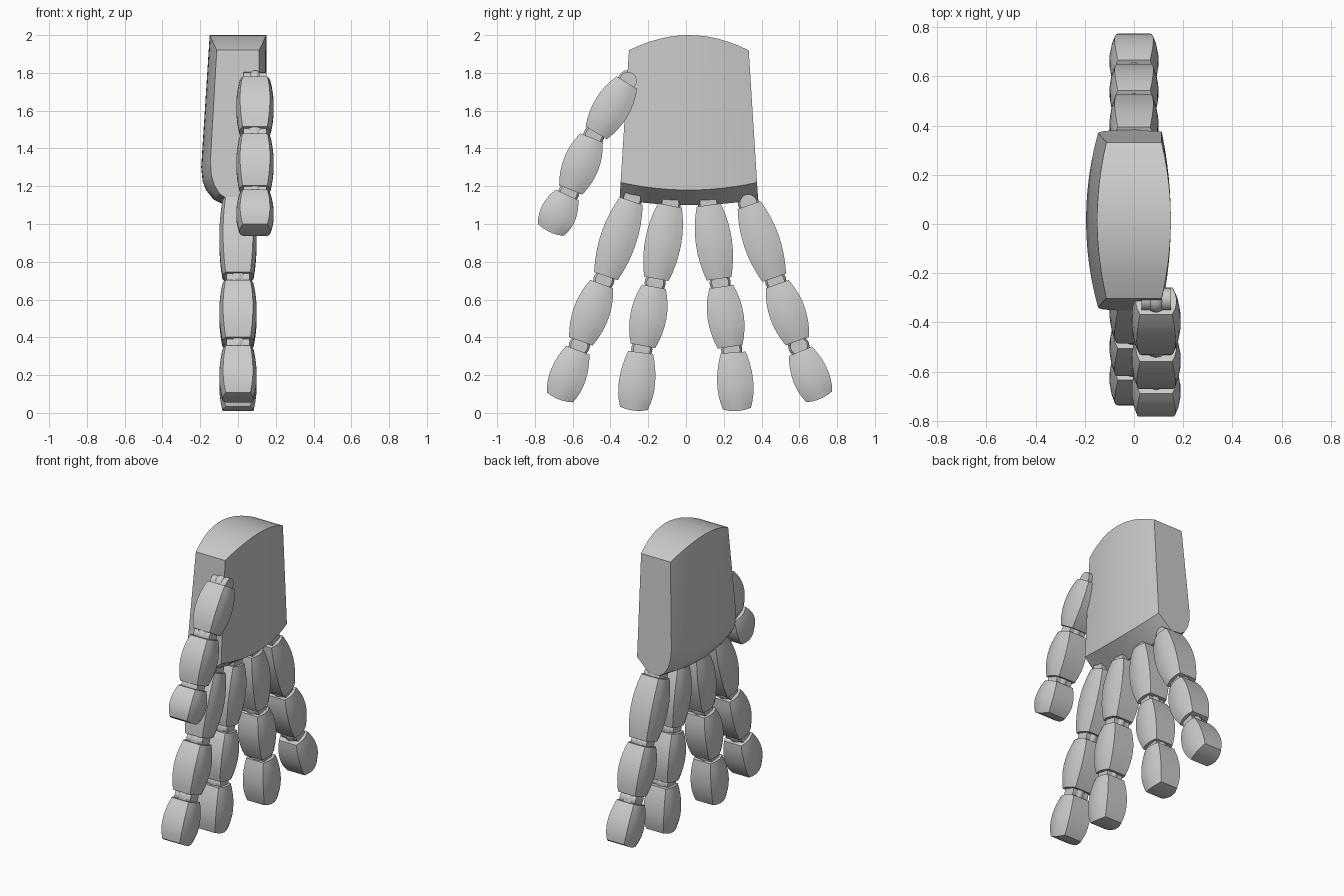
import bpy, bmesh, math
from mathutils import Vector, Matrix

if "Cube" in bpy.data.objects:
    bpy.data.objects.remove(bpy.data.objects["Cube"])


def finish(name, bm, angle=35):
    bmesh.ops.recalc_face_normals(bm, faces=bm.faces)
    me = bpy.data.meshes.new(name)
    bm.to_mesh(me)
    bm.free()
    ob = bpy.data.objects.new(name, me)
    bpy.context.collection.objects.link(ob)
    bpy.ops.object.select_all(action='DESELECT')
    ob.select_set(True)
    bpy.context.view_layer.objects.active = ob
    bpy.ops.object.shade_smooth_by_angle(angle=math.radians(angle))
    return ob


def loft(bm, rings):
    """Bridge successive closed rings of points; returns the vertex rings."""
    vr = [[bm.verts.new(p) for p in r] for r in rings]
    n = len(vr[0])
    for a, b in zip(vr, vr[1:]):
        for i in range(n):
            j = (i + 1) % n
            bm.faces.new((a[i], a[j], b[j], b[i]))
    return vr


# Palm: an x-z profile swept across y, bulging in the middle
def palm():
    rings = []
    for k in range(13):
        t = -1 + k / 6
        q = t * t
        s = 1 - 0.25 * q
        top, fold, bot = 2 - 0.08 * q, 1.18 + 0.04 * q, 1.10 + 0.03 * q
        prof = [(.15, top), (.15, fold), (.02, bot), (-.08, bot + .005),
                (-.13, bot + .03), (-.17, bot + .08), (-.188, bot + .13),
                (-.195, bot + .2), (-.15, top)]
        rings.append([(x * s, .015 + t * (.317 + .063 * (1.92 - z)), z)
                      for x, z in prof])
    bm = bmesh.new()
    vr = loft(bm, rings)
    bm.faces.new(vr[0])
    bm.faces.new(vr[-1])
    finish("palm", bm, 25)


# Finger segment: barrel with curved broad faces and flat narrow sides
def segment(name, cx, a, b, tip):
    a, b = Vector((cx, *a)), Vector((cx, *b))
    axis = (b - a).normalized()
    across = Vector((1, 0, 0)).cross(axis)
    us = [-1, -.6, -.2, .2, .6, 1]
    peak, w0, w1 = (.58, .066, .074) if tip else (.5, .064, .066)
    rings = []
    for k in range(9):
        t = k / 8
        e = (t / peak - 1) if t < peak else (t - peak) / (1 - peak)
        end_w = w0 if t < peak else w1
        w = .096 - (.096 - end_w) * e * e
        d = .1 - .017 * e * e
        ring = []
        for side in (1, -1):
            for u in us[::side]:
                p = a.lerp(b, t) + across * (u * w)
                p.x += side * d * (.79 + .21 * (1 - u * u))
                if tip:
                    p += axis * (.012 * t ** 4 * (1 - u * u))
                ring.append(p)
        rings.append(ring)
    bm = bmesh.new()
    vr = loft(bm, rings)
    n = len(us)
    for r in (vr[0], vr[-1]):
        for i in range(n - 1):
            bm.faces.new((r[i], r[i + 1], r[2 * n - 2 - i], r[2 * n - 1 - i]))
    finish(name, bm)


# Joint: hinge barrel along x, rounded centre knuckle and a link between segments
def joint(name, cx, c, axis, link):
    loc = Matrix.Translation((cx, *c))
    bm = bmesh.new()
    bmesh.ops.create_cone(bm, cap_ends=True, segments=16, radius1=.046,
                          radius2=.046, depth=.12,
                          matrix=loc @ Matrix.Rotation(math.pi / 2, 4, 'Y'))
    bmesh.ops.create_uvsphere(bm, u_segments=16, v_segments=10, radius=.056,
                              matrix=loc @ Matrix.Diagonal((.72, 1, 1, 1)))
    d = Vector((0, *axis))
    rot = d.to_track_quat('Z', 'X').to_matrix().to_4x4()
    off = Matrix.Translation(d.normalized() * (.0 if link else .035))
    bmesh.ops.create_cone(bm, cap_ends=True, segments=16, radius1=.052,
                          radius2=.052, depth=.09 if link else .07,
                          matrix=off @ loc @ rot)
    finish(name, bm)


# Each digit: x position, then (y, z) start and end of its three segments
digits = {
    "thumb": (.09, [(-.313, 1.748), (-.475, 1.483), (-.50, 1.456),
                    (-.61, 1.18), (-.63, 1.154), (-.716, .968)]),
    "index_finger": (0, [(-.29, 1.122), (-.424, .724), (-.446, .682),
                         (-.557, .379), (-.573, .332), (-.668, .082)]),
    "middle_finger": (0, [(-.085, 1.098), (-.157, .71), (-.17, .668),
                          (-.228, .355), (-.24, .32), (-.276, .024)]),
    "ring_finger": (0, [(.12, 1.10), (.175, .71), (.186, .668),
                        (.234, .35), (.25, .32), (.27, .022)]),
    "little_finger": (0, [(.334, 1.10), (.467, .715), (.483, .682),
                          (.59, .38), (.605, .326), (.706, .085)]),
}

palm()
for name, (cx, pts) in digits.items():
    p = [Vector(q) for q in pts]
    for i in range(3):
        a, b = p[2 * i], p[2 * i + 1]
        segment(f"{name}_segment_{i + 1}", cx, a, b, i == 2)
        d = (b - a).normalized()
        c = (p[2 * i - 1] + a) / 2 if i else a - d * .012
        joint(f"{name}_joint_{i + 1}", cx, c, d, i > 0)
